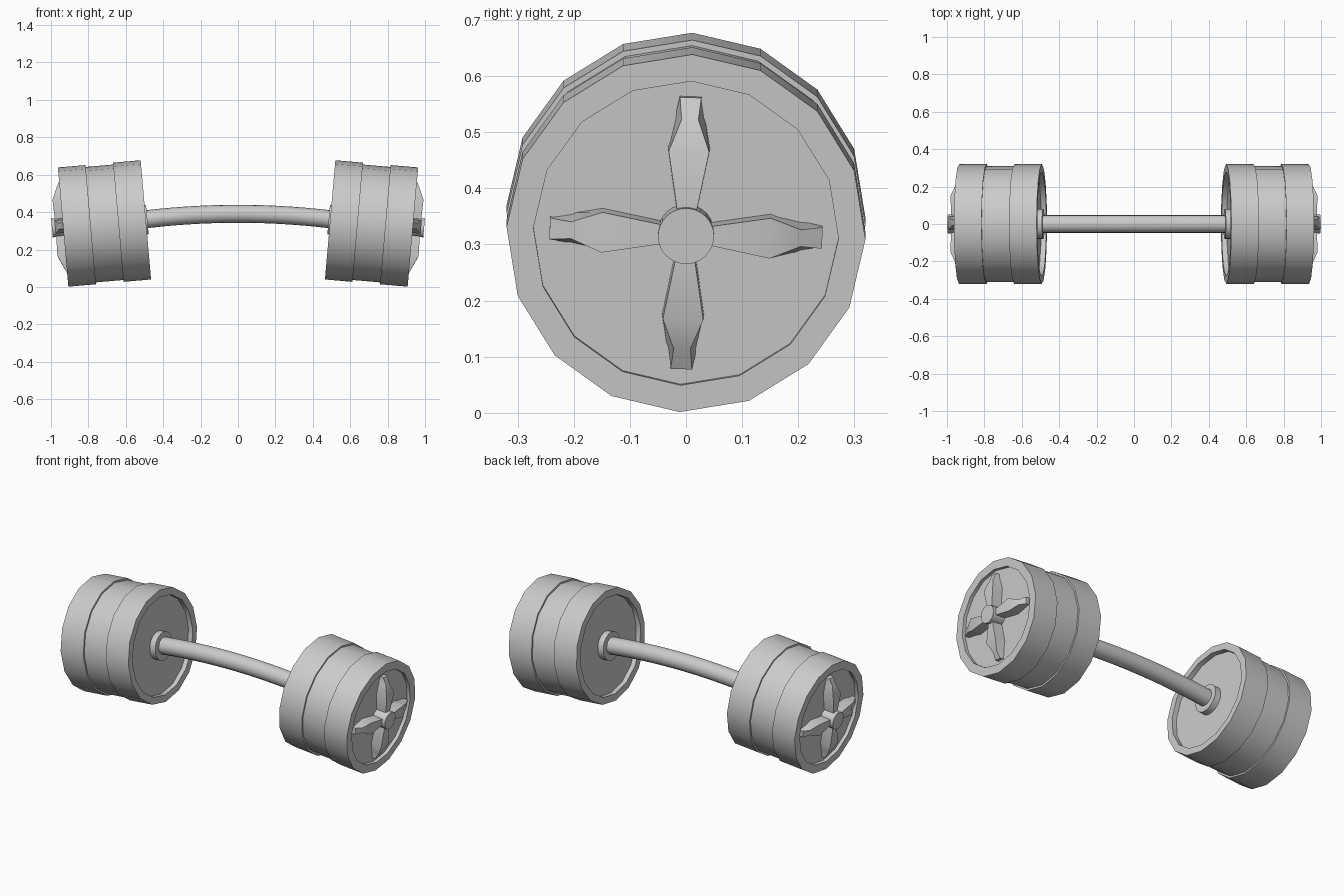
import bpy, bmesh
from math import radians, cos, sin, pi
from mathutils import Matrix, Vector

if "Cube" in bpy.data.objects:
    bpy.data.objects.remove(bpy.data.objects["Cube"])

TILT = radians(5)
TWIST = radians(-2)
# local x runs outward along the tilted weight axis, x = 0 is the outer rim plane
FRAME = (Matrix.Translation((0.935, 0, 0.32)) @ Matrix.Rotation(TILT, 4, 'Y')
         @ Matrix.Rotation(TWIST, 4, 'X'))


def finish(name, bm, mirror=True):
    bmesh.ops.recalc_face_normals(bm, faces=bm.faces)
    me = bpy.data.meshes.new(name)
    bm.to_mesh(me)
    bm.free()
    ob = bpy.data.objects.new(name, me)
    bpy.context.collection.objects.link(ob)
    bpy.ops.object.select_all(action='DESELECT')
    ob.select_set(True)
    bpy.context.view_layer.objects.active = ob
    bpy.ops.object.shade_smooth_by_angle(angle=radians(30))
    if mirror:
        ob.modifiers.new("Mirror", 'MIRROR').use_axis[0] = True
    return ob


def loft(bm, rings):
    loops = [[bm.verts.new(FRAME @ Vector(p)) for p in ring] for ring in rings]
    n = len(loops[0])
    for a, b in zip(loops, loops[1:]):
        for i in range(n):
            bm.faces.new((a[i], a[(i + 1) % n], b[(i + 1) % n], b[i]))
    bm.faces.new(loops[0])
    bm.faces.new(loops[-1])


def lathe(name, profile, n=16):
    bm = bmesh.new()
    loft(bm, [[(x, r * cos(2 * pi * i / n), r * sin(2 * pi * i / n)) for i in range(n)]
              for x, r in profile])
    return finish(name, bm)


# weight plates: recessed outer and inner plates, slimmer middle one
lathe("outer_plate", [(-0.02, 0.272), (0, 0.272), (0, 0.32), (-0.148, 0.32)])
lathe("middle_plate", [(-0.148, 0.31), (-0.296, 0.31)])
lathe("inner_plate", [(-0.296, 0.32), (-0.444, 0.32), (-0.444, 0.28), (-0.416, 0.28)])
lathe("collar", [(-0.41, 0.08), (-0.452, 0.08)], 24)

# cross of four tapered blades: radius, top half width, base half width, height
bm = bmesh.new()
SECTIONS = [(0.02, 0.013, 0.015, 0.040), (0.15, 0.036, 0.038, 0.044),
            (0.205, 0.015, 0.027, 0.020), (0.243, 0.019, 0.020, 0.002)]
for k in range(4):
    c, s = cos(k * pi / 2), sin(k * pi / 2)
    rings = []
    for r, top, base, h in SECTIONS:
        section = [(-0.03, -base), (-0.03, base), (h, top), (h, -top)]
        rings.append([(x, r * c - w * s, r * s + w * c) for x, w in section])
    loft(bm, rings)
finish("cross_blades", bm)

# end cap over the bar
lathe("end_cap", [(-0.03, 0.05), (0.06, 0.05)], 24)

# bowed handle bar
cu = bpy.data.curves.new("handle_bar", 'CURVE')
cu.dimensions = '3D'
cu.bevel_depth = 0.048
cu.bevel_resolution = 6
cu.use_fill_caps = True
sp = cu.splines.new('POLY')
N = 16
sp.points.add(N)
for i, p in enumerate(sp.points):
    x = -0.55 + 1.1 * i / N
    p.co = (x, 0, 0.391 - 0.12 * x * x, 1)
bar = bpy.data.objects.new("handle_bar", cu)
bpy.context.collection.objects.link(bar)
